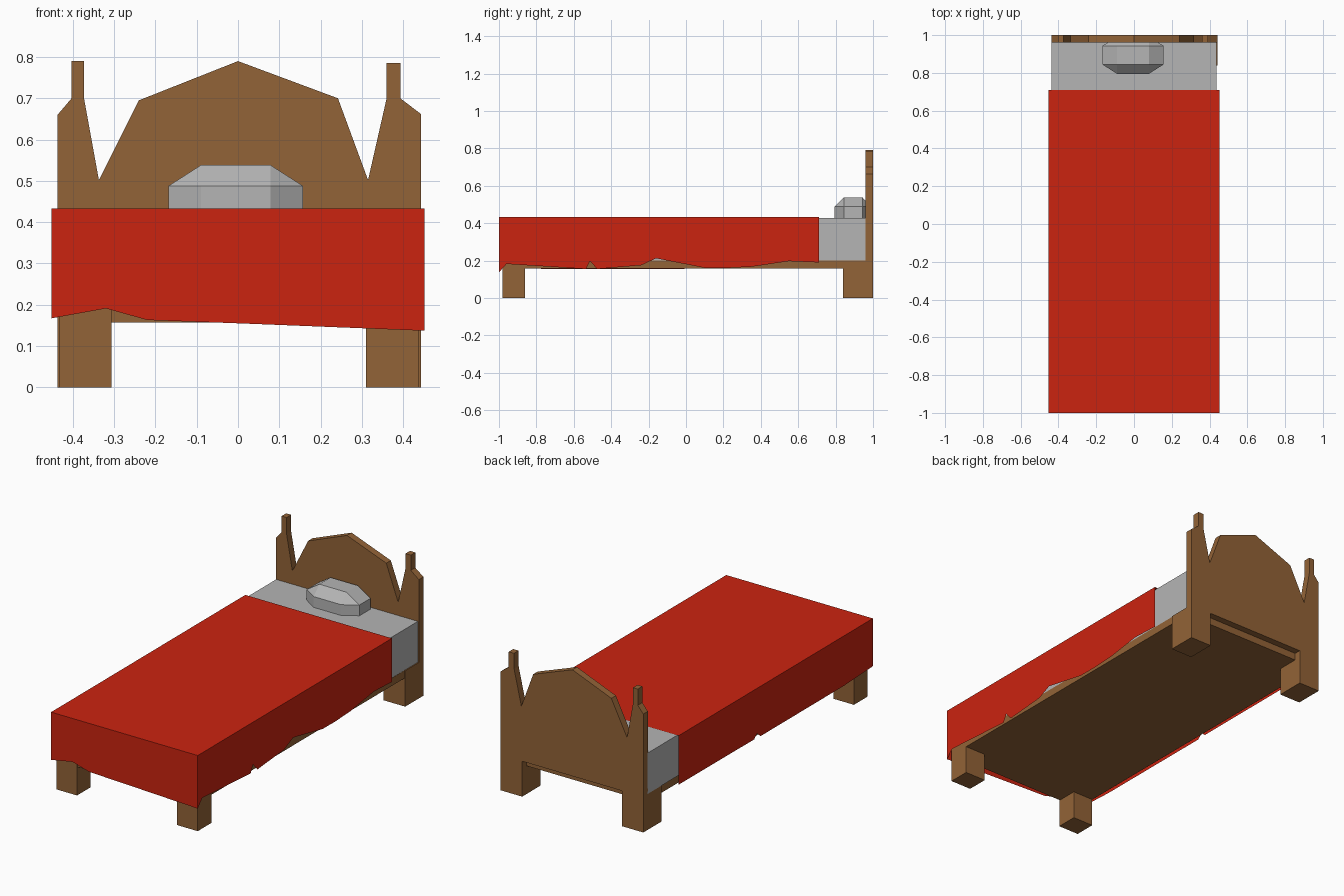
import bpy
import bmesh

if "Cube" in bpy.data.objects:
    bpy.data.objects.remove(bpy.data.objects["Cube"])


def material(name, rgb):
    m = bpy.data.materials.new(name)
    m.diffuse_color = (*rgb, 1.0)
    m.use_nodes = True
    m.node_tree.nodes["Principled BSDF"].inputs["Base Color"].default_value = m.diffuse_color
    return m


WOOD = material("brown wood", (0.29, 0.125, 0.038))
LINEN = material("light grey linen", (0.46, 0.46, 0.46))
RED = material("red cloth", (0.60, 0.017, 0.005))


def finish(name, bm, mat, closed=True):
    if closed:
        bmesh.ops.recalc_face_normals(bm, faces=bm.faces)
    mesh = bpy.data.meshes.new(name)
    bm.to_mesh(mesh)
    bm.free()
    mesh.materials.append(mat)
    obj = bpy.data.objects.new(name, mesh)
    bpy.context.collection.objects.link(obj)
    return obj


def box(name, x, y, z, mat):
    bm = bmesh.new()
    bmesh.ops.create_cube(bm, size=1)
    for v in bm.verts:
        for i, (lo, hi) in enumerate((x, y, z)):
            v.co[i] = hi if v.co[i] > 0 else lo
    return finish(name, bm, mat)


# Headboard: flat profile with two posts and an arched centre, made thick
outline = [(-0.437, 0), (-0.437, 0.66), (-0.403, 0.70), (-0.403, 0.79),
           (-0.373, 0.79), (-0.373, 0.70), (-0.337, 0.502), (-0.24, 0.695),
           (0, 0.79), (0.242, 0.70), (0.315, 0.502), (0.36, 0.70),
           (0.36, 0.785), (0.393, 0.785), (0.393, 0.70), (0.443, 0.662),
           (0.443, 0), (0.31, 0), (0.31, 0.197), (-0.306, 0.197), (-0.306, 0)]
bm = bmesh.new()
face = bm.faces.new([bm.verts.new((x, 0.96, z)) for x, z in outline])
ext = bmesh.ops.extrude_face_region(bm, geom=[face])["geom"]
bmesh.ops.translate(bm, vec=(0, 0.04, 0),
                    verts=[g for g in ext if isinstance(g, bmesh.types.BMVert)])
finish("headboard", bm, WOOD)

# Frame and legs
box("bed_frame", (-0.433, 0.438), (-0.975, 0.962), (0.157, 0.20), WOOD)
for side, x in (("left", (-0.437, -0.306)), ("right", (0.31, 0.443))):
    box("rear_leg_" + side, x, (0.84, 0.962), (0, 0.20), WOOD)
for side, x in (("left", (-0.433, -0.306)), ("right", (0.31, 0.438))):
    box("front_leg_" + side, x, (-0.98, -0.86), (0, 0.20), WOOD)

# Mattress
box("mattress", (-0.437, 0.437), (-0.97, 0.962), (0.20, 0.428), LINEN)

# Pillow: octagonal block with a sloped top
xs, ys = (-0.168, -0.09, 0.079, 0.157), (0.795, 0.845, 0.943, 0.99)
bm = bmesh.new()
for i, x in enumerate(xs):
    for j, y in enumerate(ys):
        inner_x, inner_y = i in (1, 2), j in (1, 2)
        if inner_x and inner_y:
            bm.verts.new((x, y, 0.538))
        elif inner_x or inner_y:
            bm.verts.new((x, y, 0.42))
            bm.verts.new((x, y, 0.488))
bmesh.ops.convex_hull(bm, input=bm.verts)
bmesh.ops.dissolve_limit(bm, angle_limit=0.01, verts=bm.verts, edges=bm.edges)
finish("pillow", bm, LINEN)

# Blanket: open sheet with three hanging sides and an uneven hem
W, TOP, HEAD, FOOT = 0.452, 0.433, 0.71, -1.0
right_hem = [(0.71, 0.19), (0.55, 0.197), (0.35, 0.167), (0.21, 0.16),
             (0.10, 0.161), (-0.16, 0.212), (-0.24, 0.175), (-0.475, 0.155),
             (-0.513, 0.197), (-0.535, 0.155), (-0.96, 0.182), (-1.0, 0.137)]
front_hem = [(0.452, 0.137), (0, 0.155), (-0.22, 0.163), (-0.32, 0.191), (-0.452, 0.167)]
left_hem = [(-1.0, 0.167), (-0.75, 0.155), (-0.01, 0.155), (0.02, 0.182),
            (0.045, 0.158), (0.71, 0.16)]
bm = bmesh.new()
bm.faces.new([bm.verts.new((x, y, TOP)) for x, y in
              ((-W, FOOT), (W, FOOT), (W, HEAD), (-W, HEAD))])
sides = ([(W, y, z) for y, z in right_hem],
         [(x, FOOT, z) for x, z in front_hem],
         [(-W, y, z) for y, z in left_hem])
for hem in sides:
    low = [bm.verts.new(p) for p in hem]
    high = [bm.verts.new((p[0], p[1], TOP)) for p in hem]
    for i in range(len(hem) - 1):
        bm.faces.new((low[i], high[i], high[i + 1], low[i + 1]))
bmesh.ops.remove_doubles(bm, verts=bm.verts, dist=0.0001)
# Point every panel outward
for f in bm.faces:
    f.normal_update()
    c = f.calc_center_median()
    out = (c.x if abs(c.x) > W - 0.001 else 0,
           c.y if c.y < FOOT + 0.001 else 0,
           1 if c.z > TOP - 0.001 else 0)
    if sum(a * b for a, b in zip(f.normal, out)) < 0:
        f.normal_flip()
finish("blanket", bm, RED, closed=False)
